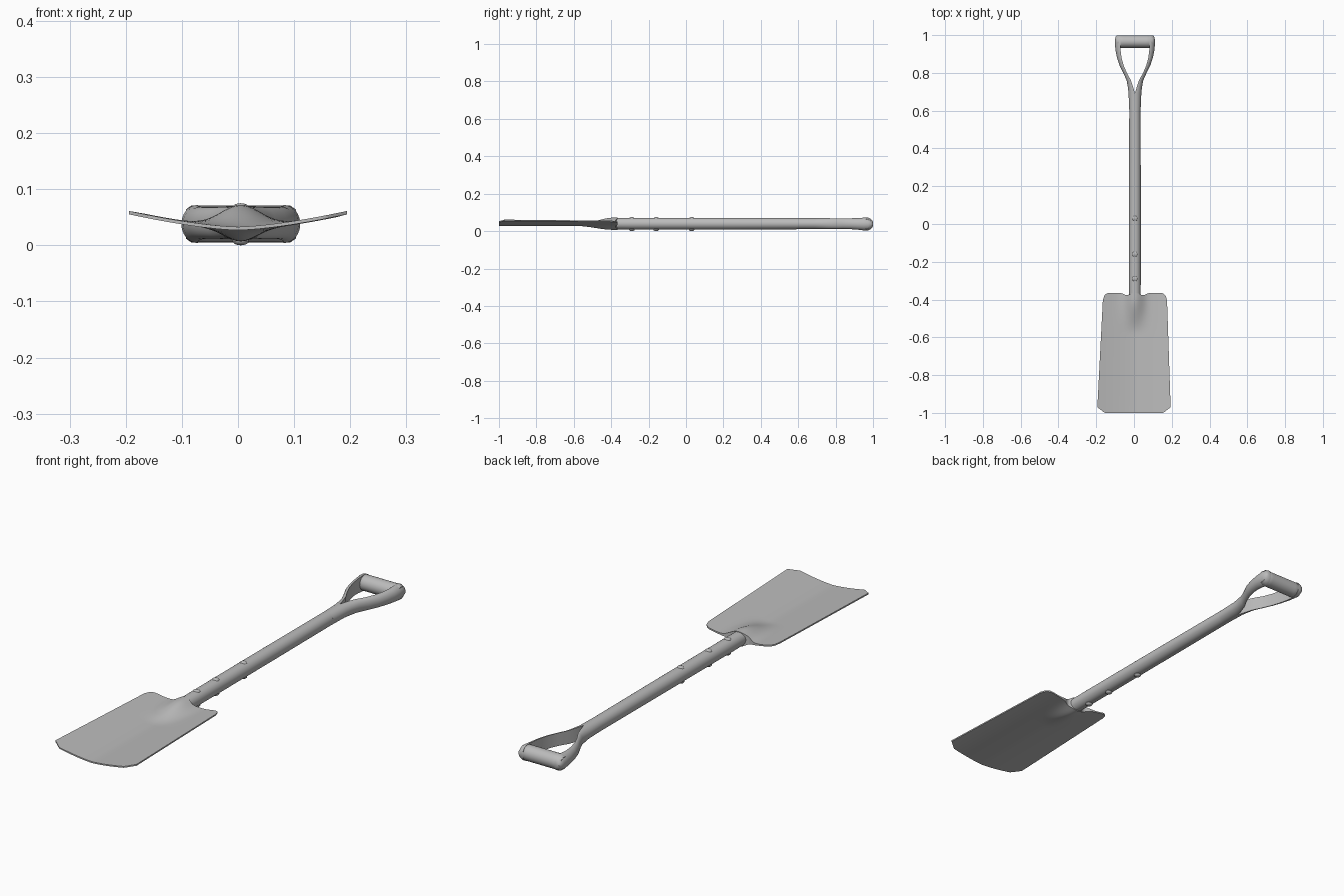
import bpy, bmesh, math
from mathutils import Vector

cube = bpy.data.objects.get("Cube")
if cube:
    bpy.data.objects.remove(cube, do_unlink=True)

grey = bpy.data.materials.new("plain grey")
grey.use_nodes = True
grey.diffuse_color = (0.5, 0.5, 0.5, 1)
grey.node_tree.nodes["Principled BSDF"].inputs["Base Color"].default_value = (0.5, 0.5, 0.5, 1)

CX = 0.005      # shaft axis
AXIS_Z = 0.04


def finish(name, bm, angle=40):
    bmesh.ops.recalc_face_normals(bm, faces=bm.faces)
    mesh = bpy.data.meshes.new(name)
    bm.to_mesh(mesh)
    bm.free()
    mesh.materials.append(grey)
    obj = bpy.data.objects.new(name, mesh)
    bpy.context.collection.objects.link(obj)
    bpy.ops.object.select_all(action='DESELECT')
    obj.select_set(True)
    bpy.context.view_layer.objects.active = obj
    bpy.ops.object.shade_smooth_by_angle(angle=math.radians(angle))
    return obj


def loft(name, rings, angle=40):
    """Skin closed rings of even length and close both ends with strips."""
    bm = bmesh.new()
    rows = [[bm.verts.new(p) for p in ring] for ring in rings]
    n = len(rows[0])
    for a, b in zip(rows, rows[1:]):
        for i in range(n):
            j = (i + 1) % n
            bm.faces.new((a[i], a[j], b[j], b[i]))
    for row in (rows[0], rows[-1]):
        for i in range(n // 2 - 1):
            bm.faces.new((row[i], row[i + 1], row[n - 2 - i], row[n - 1 - i]))
    return finish(name, bm, angle)


def circle(center, radius, axis, n=24):
    pts = []
    for i in range(n):
        t = 2 * math.pi * i / n
        c, s = radius * math.cos(t), radius * math.sin(t)
        pts.append(Vector(center) + Vector((c, 0, s) if axis == 'y' else (0, c, s)))
    return pts


def smooth(t):
    t = min(max(t, 0), 1)
    return t * t * (3 - 2 * t)


# Blade: dished sheet with the socket swelling out of its rear edge
def blade_row(v, cols=48):
    top, bottom = [], []
    for i in range(cols + 1):
        u = 2 * i / cols - 1
        a = abs(u)
        x = u * (0.194 - 0.024 * v) + CX * v
        front = -1 + 0.03 * max(0, a - 0.8) / 0.2
        corner = max(0, a - 0.8) / 0.2
        rear = -0.365 - 0.04 * (1 - math.sqrt(max(0, 1 - corner * corner)))
        rear -= 0.012 * math.exp(-((a - 0.25) / 0.12) ** 2)
        y = front + (rear - front) * v
        dx = x - CX * v
        base = 0.03 + 0.028 * (abs(dx) / 0.193) ** 1.5
        swell = smooth((y + 0.58) / 0.19)
        top.append((x, y, base + 0.003 + 0.039 * swell * math.exp(-(dx / 0.05) ** 2)))
        bottom.append((x, y, base - 0.003 - 0.02 * swell * math.exp(-(dx / 0.04) ** 2)))
    return top + bottom[::-1]


fine = [0, 0.02, 0.05] + [0.1 * k for k in range(1, 6)]
fine += [0.55 + 0.025 * k for k in range(19)]
loft("blade", [blade_row(v) for v in fine])

# Shaft
loft("shaft", [circle((CX, y, AXIS_Z), r, 'y')
               for y, r in ((-0.39, 0.03), (-0.3, 0.031), (0.2, 0.031), (0.62, 0.03))])

# Handle arms: D-shaped sections (y, inner x, outer x, half height)
ARM = ((0.60, 0, 0.030, 0.030), (0.69, 0, 0.034, 0.030), (0.72, 0.008, 0.037, 0.030),
       (0.76, 0.021, 0.044, 0.029), (0.80, 0.043, 0.062, 0.028), (0.84, 0.060, 0.082, 0.028),
       (0.88, 0.071, 0.095, 0.029), (0.92, 0.076, 0.103, 0.031), (0.95, 0.076, 0.106, 0.034),
       (0.975, 0.076, 0.106, 0.034), (0.99, 0.076, 0.103, 0.026), (0.999, 0.076, 0.096, 0.013))


def arm_ring(side, y, inner, outer, half, n=15):
    z = AXIS_Z - 0.002 * smooth((y - 0.85) / 0.1)
    pts = []
    for i in range(n + 1):
        t = math.pi * (i / n - 0.5)
        pts.append((CX + side * (inner + (outer - inner) * math.cos(t)), y, z + half * math.sin(t)))
    return pts


for side, label in ((1, "left"), (-1, "right")):
    loft(f"handle_arm_{label}", [arm_ring(side, *row) for row in ARM], 50)

# Cross grip
GRIP = ((0.098, 0.026), (0.088, 0.033), (0.06, 0.033))
profile = [(-x, r) for x, r in GRIP] + [(x, r) for x, r in GRIP[::-1]]
loft("handle_grip", [circle((CX + x, 0.966, 0.038), r, 'x') for x, r in profile])

# Rivets above and below the shaft
for k, y in enumerate((0.03, -0.16, -0.29)):
    for z, label in ((0.067, "top"), (0.008, "bottom")):
        bm = bmesh.new()
        bmesh.ops.create_uvsphere(bm, u_segments=16, v_segments=8, radius=1)
        bmesh.ops.scale(bm, vec=(0.015, 0.015, 0.008), verts=bm.verts)
        bmesh.ops.translate(bm, vec=(CX, y, z), verts=bm.verts)
        finish(f"rivet_{label}_{k + 1}", bm)
